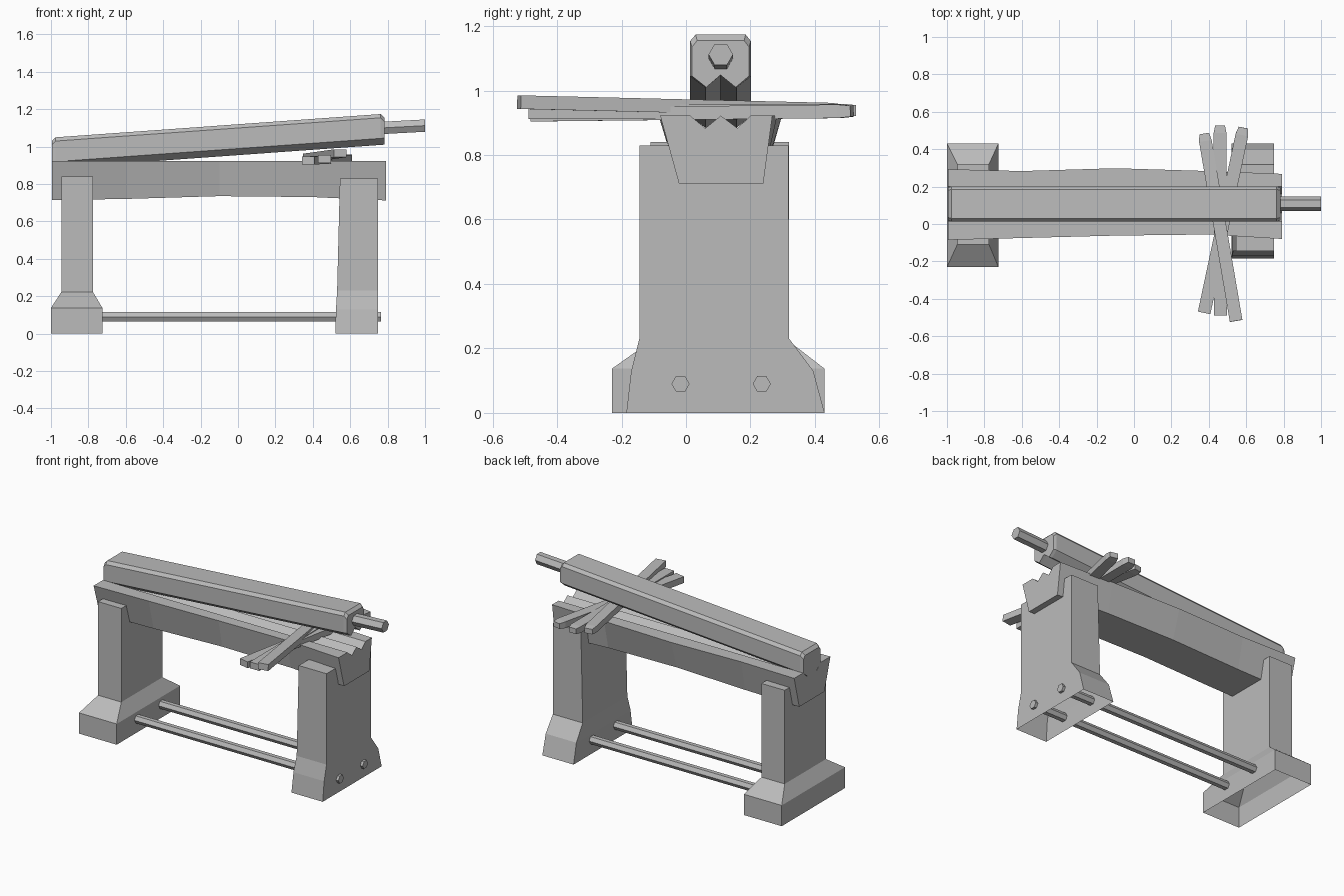
import bpy, bmesh, math
from mathutils import Vector

if "Cube" in bpy.data.objects:
    bpy.data.objects.remove(bpy.data.objects["Cube"], do_unlink=True)

stone = bpy.data.materials.new("stone grey")
stone.use_nodes = True
GREY = (0.5, 0.5, 0.5, 1)
stone.diffuse_color = GREY
stone.node_tree.nodes["Principled BSDF"].inputs["Base Color"].default_value = GREY


def loft(name, rings, cap_start=True):
    """Skin a list of equal-length point rings and cap the ends."""
    bm = bmesh.new()
    rows = [[bm.verts.new(p) for p in ring] for ring in rings]
    n = len(rows[0])
    for a, b in zip(rows, rows[1:]):
        for i in range(n):
            j = (i + 1) % n
            bm.faces.new((a[i], a[j], b[j], b[i]))
    bm.faces.new(rows[-1])
    if cap_start:
        bm.faces.new(rows[0][::-1])
    bmesh.ops.recalc_face_normals(bm, faces=bm.faces)
    mesh = bpy.data.meshes.new(name)
    bm.to_mesh(mesh)
    bm.free()
    mesh.materials.append(stone)
    obj = bpy.data.objects.new(name, mesh)
    bpy.context.collection.objects.link(obj)
    return obj


def leg(name, levels):
    """Hollow-footed leg from (z, x0, x1, y0, y1) rectangles."""
    loft(name, [[(x0, y0, z), (x1, y0, z), (x1, y1, z), (x0, y1, z)]
                for z, x0, x1, y0, y1 in levels], cap_start=False)


def hex_rod(name, start, end, radius):
    """Hexagonal rod running along x."""
    angles = [math.radians(60 * i) for i in range(6)]
    loft(name, [[(x, y + radius * math.cos(a), z + radius * math.sin(a)) for a in angles]
                for x, y, z in (start, end)])


def slat(name, front, back):
    """Flat stick with clipped far corners."""
    a, b = Vector(front), Vector(back)
    along = (b - a).normalized()
    side = along.cross(Vector((0, 0, 1))).normalized()
    up = side.cross(along)
    rings = []
    for dist, w, h in ((0, 0.034, 0.021), ((b - a).length - 0.04, 0.034, 0.021),
                       ((b - a).length, 0.026, 0.017)):
        c = a + along * dist
        rings.append([c + side * w * s + up * h * t
                      for s, t in ((-1, -1), (1, -1), (1, 1), (-1, 1))])
    loft(name, rings)


# Legs: a narrow post on a spread plinth, and a wider slab
leg("left_leg", [(0, -1, -0.725, -0.23, 0.43), (0.137, -1, -0.725, -0.23, 0.43),
                 (0.222, -0.945, -0.775, -0.11, 0.32), (0.84, -0.945, -0.775, -0.11, 0.32)])
leg("right_leg", [(0, 0.52, 0.748, -0.185, 0.43), (0.13, 0.524, 0.748, -0.17, 0.395),
                  (0.23, 0.53, 0.748, -0.145, 0.32), (0.83, 0.545, 0.748, -0.145, 0.318)])

# Tie rods between the legs
for name, y in (("front_tie_rod", -0.017), ("back_tie_rod", 0.235)):
    hex_rod(name, (-0.74, y, 0.09), (0.765, y, 0.09), 0.028)

# Lower beam with two grooves along its top: x, front edge, back edge, bottom
beam = []
for x, front, back, low in ((-0.995, -0.085, 0.293, 0.714), (-0.6, -0.075, 0.283, 0.72),
                            (-0.1, -0.062, 0.298, 0.735), (0.4, -0.056, 0.283, 0.73),
                            (0.79, -0.08, 0.268, 0.712)):
    top = 0.922
    beam.append([(x, -0.022, low), (x, 0.24, low), (x, back, top), (x, 0.2, top),
                 (x, 0.16, 0.883), (x, 0.108, top), (x, 0.06, 0.883),
                 (x, 0.013, top), (x, front, top)])
loft("grooved_beam", beam)

# Tilted upper bar with matching teeth below, clipped at both ends
section = [(0.03, 0.07), (0.185, 0.07), (0.201, 0.05), (0.201, -0.06), (0.157, -0.095),
           (0.107, -0.057), (0.06, -0.095), (0.013, -0.06), (0.013, 0.05)]
bar = []
for x, drop, pinch in ((-0.995, 0.018, 0.94), (-0.975, 0, 1), (0.763, 0, 1), (0.782, 0.02, 0.94)):
    mid = 1.105 + (x - 0.78) * 0.0715
    bar.append([(x, 0.107 + (y - 0.107) * pinch, mid + z - (drop if z > 0 else 0))
                for y, z in section])
loft("toothed_bar", bar)
hex_rod("bar_handle", (0.74, 0.108, 1.098), (1.0, 0.108, 1.112), 0.038)

# Crossed slats wedged between beam and bar
slat("slat_one", (0.375, -0.475, 0.925), (0.585, 0.515, 0.936))
slat("slat_two", (0.462, -0.488, 0.933), (0.46, 0.527, 0.938))
slat("slat_three", (0.546, -0.518, 0.964), (0.375, 0.483, 0.94))
